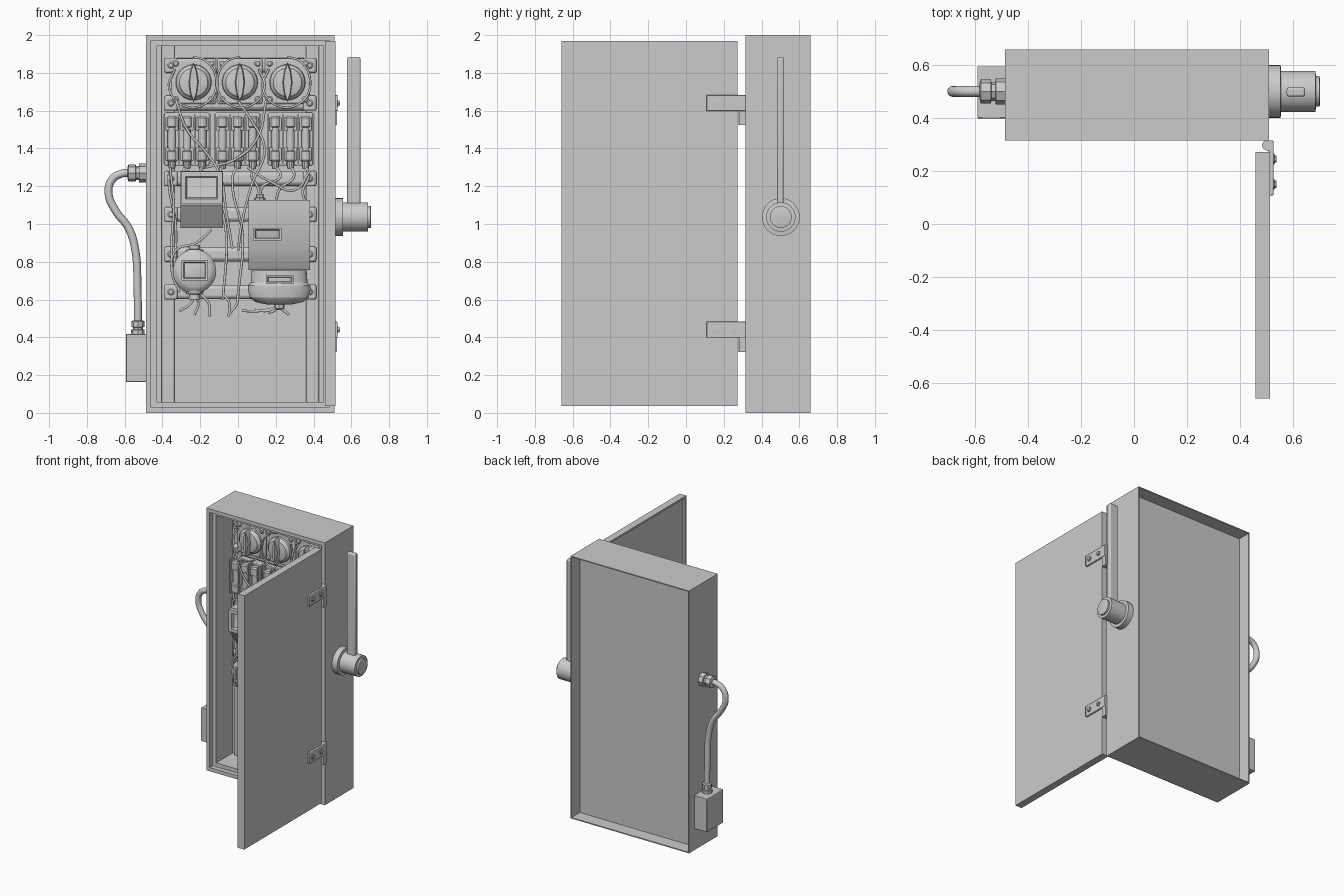
import bpy, bmesh, math, random
from mathutils import Matrix, Vector

if "Cube" in bpy.data.objects:
    bpy.data.objects.remove(bpy.data.objects["Cube"])
random.seed(4)


def finish(name, bm, smooth=True, bevel=0):
    bmesh.ops.recalc_face_normals(bm, faces=bm.faces)
    me = bpy.data.meshes.new(name)
    bm.to_mesh(me)
    bm.free()
    ob = bpy.data.objects.new(name, me)
    bpy.context.collection.objects.link(ob)
    if bevel:
        m = ob.modifiers.new("bevel", 'BEVEL')
        m.width, m.segments = bevel, 2
    if smooth:
        bpy.ops.object.select_all(action='DESELECT')
        bpy.context.view_layer.objects.active = ob
        ob.select_set(True)
        bpy.ops.object.shade_smooth_by_angle(angle=math.radians(35))
    return ob


def box(name, x0, x1, y0, y1, z0, z1, bevel=0):
    bm = bmesh.new()
    c = Vector(((x0 + x1) / 2, (y0 + y1) / 2, (z0 + z1) / 2))
    bmesh.ops.create_cube(bm, size=1, matrix=Matrix.Translation(c) @ Matrix.Diagonal((x1 - x0, y1 - y0, z1 - z0, 1)))
    return finish(name, bm, bevel > 0, bevel)


def lathe(name, at, axis, profile, n=24):
    """Revolve (radius, distance) pairs about a line from at along axis."""
    bm = bmesh.new()
    rot = Vector(axis).to_track_quat('Z', 'Y').to_matrix()
    rings = [[bm.verts.new(Vector(at) + rot @ Vector((r * math.cos(2 * math.pi * i / n), r * math.sin(2 * math.pi * i / n), d)))
              for i in range(n)] for r, d in profile]
    for a, b in zip(rings, rings[1:]):
        for i in range(n):
            bm.faces.new((a[i], a[(i + 1) % n], b[(i + 1) % n], b[i]))
    bm.faces.new(rings[0])
    bm.faces.new(rings[-1])
    return finish(name, bm)


def frame(name, x0, x1, z0, z1, sections, closed=True):
    """Loft rectangles given as (inset, y); closed makes a hollow frame."""
    bm = bmesh.new()
    loops = [[bm.verts.new(p) for p in ((x0 + i, y, z0 + i), (x1 - i, y, z0 + i), (x1 - i, y, z1 - i), (x0 + i, y, z1 - i))]
             for i, y in sections]
    for a, b in list(zip(loops, loops[1:])) + ([(loops[-1], loops[0])] if closed else []):
        for i in range(4):
            bm.faces.new((a[i], a[(i + 1) % 4], b[(i + 1) % 4], b[i]))
    if not closed:
        bm.faces.new(loops[0])
        bm.faces.new(loops[-1])
    return finish(name, bm, False)


def extrude(name, a_pts, b_pts):
    """Join two matching outlines into a solid."""
    bm = bmesh.new()
    a, b = [[bm.verts.new(p) for p in pts] for pts in (a_pts, b_pts)]
    bm.faces.new(a)
    bm.faces.new(b)
    for i in range(len(a)):
        j = (i + 1) % len(a)
        bm.faces.new((a[i], a[j], b[j], b[i]))
    return finish(name, bm)


def extrude_x(name, x0, x1, profile):
    return extrude(name, *[[(x, y, z) for y, z in profile] for x in (x0, x1)])


def tube(name, pts, r, res=3):
    cu = bpy.data.curves.new(name, 'CURVE')
    cu.dimensions, cu.bevel_depth, cu.bevel_resolution = '3D', r, res
    cu.resolution_u, cu.use_fill_caps = 6, True
    sp = cu.splines.new('BEZIER')
    sp.bezier_points.add(len(pts) - 1)
    for bp, p in zip(sp.bezier_points, pts):
        bp.co = p
        bp.handle_left_type = bp.handle_right_type = 'AUTO'
    ob = bpy.data.objects.new(name, cu)
    bpy.context.collection.objects.link(ob)
    bpy.ops.object.select_all(action='DESELECT')
    bpy.context.view_layer.objects.active = ob
    ob.select_set(True)
    bpy.ops.object.convert(target='MESH')


def screw(name, x, y, z, r=0.014):
    lathe(name, (x, y, z), (0, -1, 0), [(r, 0), (r, .008), (r * .6, .014)], 10)


# Cabinet shell: stepped front lip, lined inside, recessed back panel
frame("cabinet_shell", -.488, .511, 0, 2, [(0, .66), (0, .316), (.028, .316), (.028, .352), (.058, .352), (.058, .55), (.008, .55), (.008, .66)])
box("back_panel", -.481, .504, .55, .56, .006, 1.994)
for x in (-.405, .36):
    box("vertical_rail", x, x + .07, .53, .556, .03, 1.97, .008)

# Door as a shallow pan, swung open at right angles
door = frame("door", -.66, .272, .036, 1.97, [(0, -.515), (0, -.46), (.014, -.46), (.014, -.478)], False)
door.matrix_world = Matrix.Rotation(math.radians(90), 4, 'Z')

# Hinges
for z in (1.64, .44):
    box("hinge_plate", .51, .528, .108, .316, z - .042, z + .043, .004)
    lathe("hinge_barrel", (.505, .298, z - .117), (0, 0, 1), [(.02, 0), (.02, .16)], 16)
    box("hinge_leaf", .505, .524, .28, .317, z - .117, z + .043)
    for y in (.15, .246):
        lathe("hinge_bolt", (.527, y, z), (1, 0, 0), [(.02, 0), (.02, .005), (.014, .006), (.014, .012)], 6)

# Switch lever
lathe("lever_hub", (.505, .502, 1.037), (1, 0, 0), [(.1, 0), (.1, .05), (.078, .052), (.078, .182), (.058, .184), (.058, .197), (.05, .199)], 32)
box("lever_bar", .578, .648, .482, .517, 1.08, 1.883, .008)

# Conduit and small outer junction box
box("junction_box", -.593, -.485, .4, .597, .163, .418, .004)
lathe("upper_gland", (-.485, .502, 1.27), (-1, 0, 0), [(.05, 0), (.05, .038), (.036, .04), (.036, .055), (.046, .057), (.046, .095), (.03, .1)], 8)
lathe("lower_gland", (-.53, .502, .415), (0, 0, 1), [(.036, 0), (.036, .025), (.026, .027), (.026, .038), (.034, .04), (.034, .07), (.025, .075)], 8)
tube("conduit", [(-.56, .502, 1.27), (-.61, .502, 1.268), (-.667, .502, 1.235), (-.685, .502, 1.16), (-.648, .502, 1.07),
                 (-.58, .502, .98), (-.545, .502, .87), (-.532, .502, .65), (-.53, .502, .45)], .021, 4)

# Horizontal mounting rails
for z in (.64, .84, 1.05, 1.24, 1.64, 1.84):
    box("mounting_rail", -.39, .41, .5, .552, z - .038, z + .038, .02)
    for x in (-.355, .38):
        box("rail_bracket", x - .035, x + .035, .492, .535, z - .04, z + .04, .01)
        screw("rail_screw", x, .494, z, .018)

# Rotary switches with pointed grips
for x in (-.235, .01, .262):
    box("switch_plate", x - .12, x + .12, .492, .515, 1.635, 1.875, .01)
    lathe("switch_dial", (x, .493, 1.75), (0, -1, 0), [(.095, 0), (.092, .015), (.08, .025), (.075, .035), (.045, .042)], 32)
    lens = [(0, -.105), (.02, -.06), (.03, 0), (.02, .06), (0, .105), (-.02, .06), (-.03, 0), (-.02, -.06)]
    extrude("switch_grip", [(x + u, .47, 1.75 + v) for u, v in lens], [(x + u * .7, .425, 1.75 + v * .95) for u, v in lens])
    box("switch_marker", x - .004, x + .004, .42, .43, 1.68, 1.84)
    for sx in (-.095, .095):
        for sz in (1.66, 1.85):
            screw("switch_screw", x + sx, .493, sz, .017)

# Fuse banks
for x in (-.27, -.002, .278):
    box("fuse_base", x - .118, x + .118, .505, .551, 1.31, 1.59, .006)
    for k in (-1, 0, 1):
        fx = x + k * .08
        lathe("fuse_body", (fx, .48, 1.33), (0, 0, 1), [(.022, 0), (.028, .008), (.028, .055), (.022, .06), (.022, .18), (.028, .185), (.028, .23), (.02, .24)], 14)
        for z in (1.37, 1.53):
            box("fuse_clip", fx - .034, fx + .034, .465, .51, z - .035, z + .035, .004)
        lathe("fuse_foot", (fx, .485, 1.29), (0, 0, 1), [(.016, 0), (.02, .02), (.02, .05)], 10)
    for k in (-1, 0, 1, 2):
        box("fuse_divider", x + k * .08 - .044, x + k * .08 - .036, .455, .51, 1.32, 1.58)

# Relay box with large window and lower front sloping back
extrude_x("relay_box", -.305, -.08, [(.5, .978), (.42, .978), (.335, 1.1), (.345, 1.115), (.345, 1.28), (.5, 1.28)])
frame("relay_window_frame", -.302, -.083, 1.108, 1.277, [(0, .35), (0, .318), (.025, .318), (.032, .338)])

# Control unit with a face that slopes back at the bottom
extrude_x("control_unit", .055, .38, [(.5, .757), (.43, .757), (.36, .875), (.365, 1.127), (.5, 1.127)])
frame("control_window", .08, .23, .912, .98, [(0, .37), (0, .352), (.01, .352), (.014, .358)])
lathe("control_gland", (.115, .43, 1.12), (0, 0, 1), [(.03, 0), (.03, .018), (.02, .02), (.02, .04)], 8)

# Rounded lower meter
meter = lathe("lower_meter", (.218, 0, .575), (0, 0, 1), [(.07, 0), (.125, .012), (.155, .035), (.165, .07), (.165, .1), (.15, .115), (.145, .18)], 32)
meter.scale.y, meter.location.y = .5, .445
frame("meter_window", .147, .295, .682, .73, [(0, .41), (0, .358), (.01, .358), (.014, .368)])
lathe("meter_gland", (.218, .445, .545), (0, 0, 1), [(.018, 0), (.028, .008), (.028, .04)], 8)

# Round gauge with square window
lathe("round_gauge", (-.23, .5, .75), (0, -1, 0), [(.1, 0), (.1, .04), (.115, .05), (.115, .085), (.1, .1), (.085, .11)], 32)
frame("gauge_window", -.3, -.16, .7, .81, [(0, .4), (0, .376), (.012, .376), (.016, .388)])
for z, d, s in ((.65, -1, .04), (.85, 1, .03)):
    lathe("gauge_neck", (-.23, .45, z), (0, 0, d), [(.05, 0), (.045, s * .5), (.03, s * .55), (.03, s + .01)], 12)

# Loops of wire around the rotary switches
for x, s in ((-.235, 1), (.01, -1), (.262, 1)):
    tube("switch_wire", [(x - .1 * s, .48, 1.82), (x - .13 * s, .45, 1.72), (x - .05 * s, .44, 1.625), (x + .08 * s, .44, 1.65),
                         (x + .12 * s, .45, 1.76), (x + .07 * s, .45, 1.86), (x, .47, 1.885)], .006)

# Wires falling from the fuses to the equipment
ends = [(-.34, .72), (-.27, 1.28), (-.19, 1.28), (-.08, .6), (.0, .62), (.115, 1.15), (.115, 1.15), (.2, 1.12), (.36, 1.1)]
starts = [x + k * .08 for x in (-.27, -.002, .278) for k in (-1, 0, 1)]
for a, (b, z) in zip(starts, ends):
    w = random.uniform(-.03, .03)
    tube("fuse_wire", [(a, .48, 1.31), (a + w, .46, 1.25), ((a + b) / 2 - w, .455, (1.25 + z) / 2), (b, .45, z)], .007)

# Longer crossing harness wires
for p in ([(-.36, 1.3), (-.34, 1.1), (-.35, .9), (-.33, .7), (-.2, .59)],
          [(-.33, 1.66), (-.27, 1.5), (-.17, 1.38), (-.1, 1.27), (-.06, 1.05), (-.03, .87)],
          [(.15, 1.66), (.1, 1.45), (-.02, 1.34), (-.17, 1.3)],
          [(.0, 1.65), (.07, 1.55), (.14, 1.4), (.07, 1.2), (.02, 1.0), (.0, .86)],
          [(-.14, .97), (-.22, .9), (-.33, .86), (-.35, .75), (-.31, .64)],
          [(.05, 1.3), (.18, 1.22), (.3, 1.18), (.38, 1.28)]):
    tube("harness_wire", [(x, .44, z) for x, z in p], .007)

# Loose cable tails at the bottom
for a, b, z in ((-.23, -.31, .54), (-.23, -.23, .52), (-.2, -.15, .51), (-.08, -.05, .51), (.0, -.05, .52)):
    tube("loose_tail", [(a, .45, .63), ((a + b) / 2 + .02, .45, .58), (b, .45, z)], .007)
for b, z in ((.02, .54), (.09, .545), (.16, .53), (.27, .52)):
    tube("meter_tail", [(.218, .445, .56), ((.218 + b) / 2, .44, .54), (b, .44, z)], .007)
